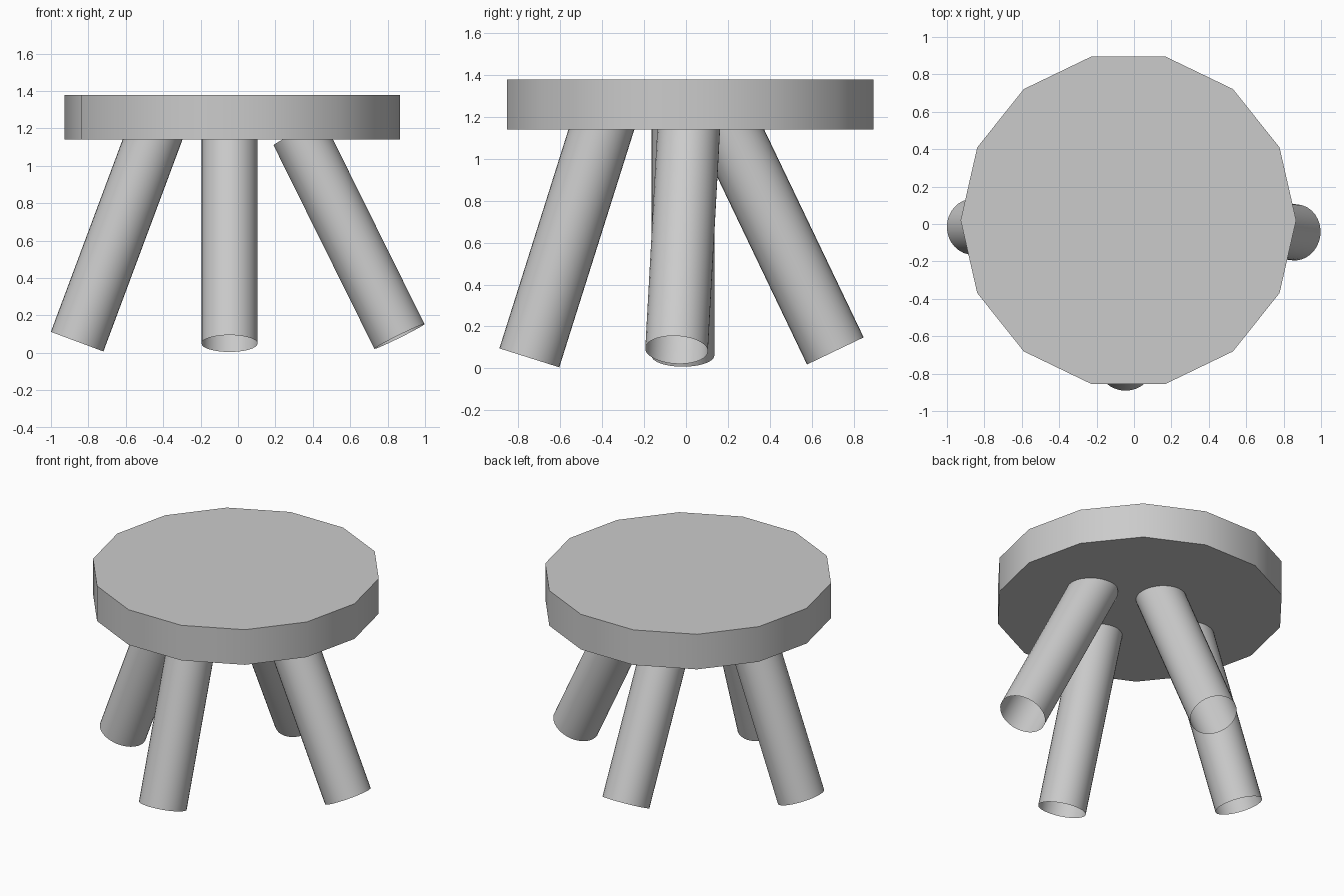
import bpy
import math
from mathutils import Vector

if "Cube" in bpy.data.objects:
    bpy.data.objects.remove(bpy.data.objects["Cube"])


def smooth(obj):
    bpy.ops.object.select_all(action='DESELECT')
    obj.select_set(True)
    bpy.context.view_layer.objects.active = obj
    bpy.ops.object.shade_smooth_by_angle(angle=math.radians(30))


def leg(name, foot, toward, length=1.216, radius=0.15):
    """Open tube from the foot centre, aimed at a point under the seat."""
    foot = Vector(foot)
    axis = (Vector(toward) - foot).normalized()
    bpy.ops.mesh.primitive_cylinder_add(
        vertices=32, radius=radius, depth=length, end_fill_type='NOTHING',
        location=foot + axis * length / 2,
        rotation=axis.to_track_quat('Z', 'Y').to_euler())
    obj = bpy.context.object
    obj.name = name
    smooth(obj)


# Seat: 14-sided disc with a corner pointing along +x
bpy.ops.mesh.primitive_cylinder_add(
    vertices=14, radius=0.897, depth=0.24, location=(-0.03, 0.02, 1.26),
    rotation=(0, 0, math.pi / 2))
seat = bpy.context.object
seat.name = "seat"
smooth(seat)

# Four splayed legs
leg("left_leg", (-0.86, -0.015, 0.06), (-0.457, -0.015, 1.14))
leg("right_leg", (0.863, -0.045, 0.088), (0.323, 0.015, 1.178))
leg("front_leg", (-0.045, -0.748, 0.05), (-0.045, -0.404, 1.14))
leg("back_leg", (-0.045, 0.713, 0.083), (-0.045, 0.207, 1.14))
